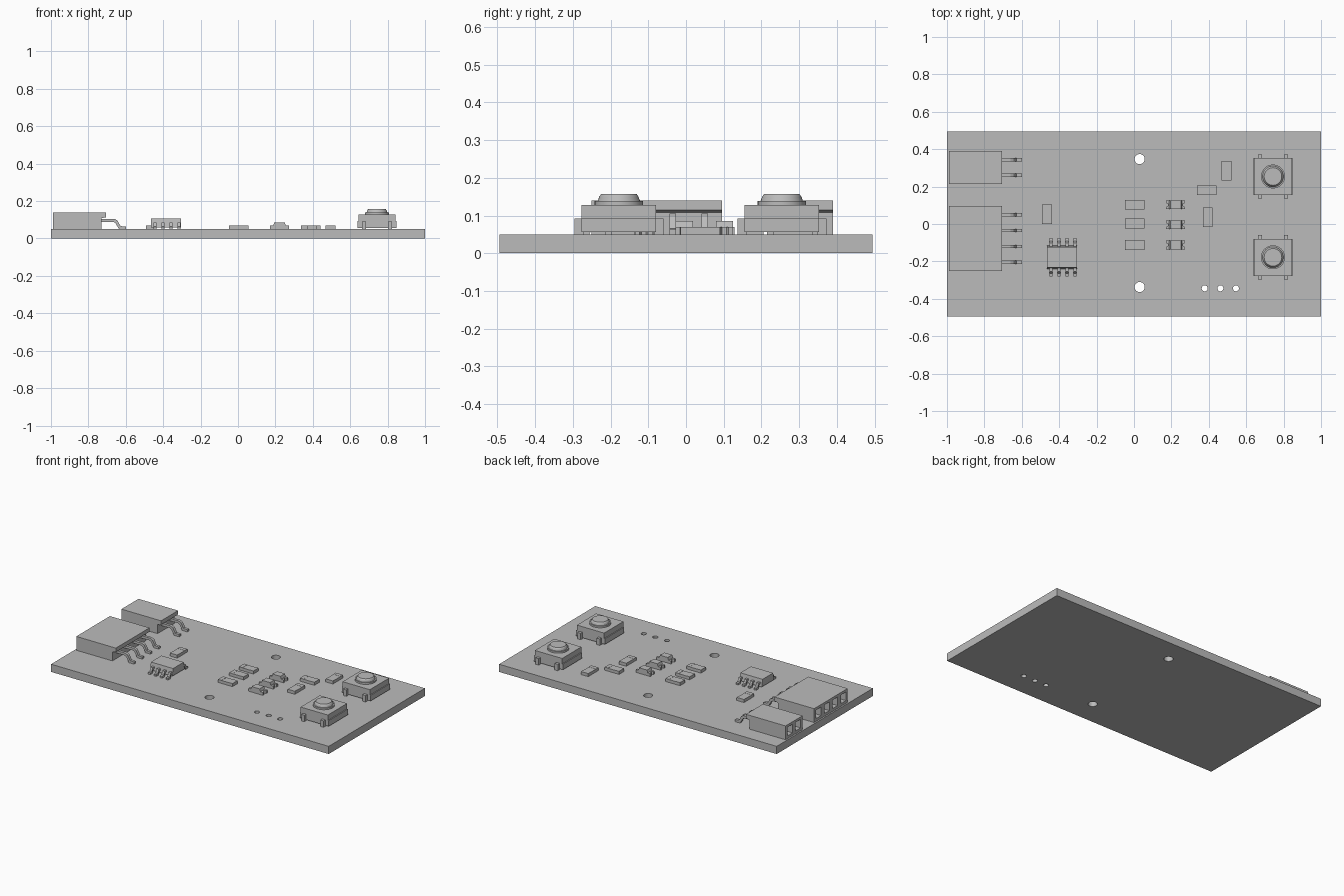
import bpy, bmesh
from math import radians
from mathutils import Matrix, Vector

cube = bpy.data.objects.get("Cube")
if cube:
    bpy.data.objects.remove(cube, do_unlink=True)

GREY = bpy.data.materials.new("plain grey")
GREY.use_nodes = True
GREY.diffuse_color = (0.5, 0.5, 0.5, 1)
GREY.node_tree.nodes["Principled BSDF"].inputs["Base Color"].default_value = (0.5, 0.5, 0.5, 1)

TOP = 0.05  # upper surface of the board


def add_box(bm, x0, x1, y0, y1, z0, z1):
    size = Matrix.Diagonal((x1 - x0, y1 - y0, z1 - z0, 1))
    place = Matrix.Translation(((x0 + x1) / 2, (y0 + y1) / 2, (z0 + z1) / 2))
    return bmesh.ops.create_cube(bm, size=1, matrix=place @ size)["verts"]


def add_disc(bm, x, y, r0, r1, z0, z1, sides=32):
    bmesh.ops.create_cone(bm, cap_ends=True, segments=sides, radius1=r0, radius2=r1,
                          depth=z1 - z0, matrix=Matrix.Translation((x, y, (z0 + z1) / 2)))


def add_extrusion(bm, points, step):
    """Close a planar outline and sweep it along a vector."""
    face = bm.faces.new([bm.verts.new(p) for p in points])
    out = bmesh.ops.extrude_face_region(bm, geom=[face])
    moved = [v for v in out["geom"] if isinstance(v, bmesh.types.BMVert)]
    bmesh.ops.translate(bm, verts=moved, vec=Vector(step))


def finish(bm, name, smooth=False):
    bmesh.ops.recalc_face_normals(bm, faces=bm.faces)
    mesh = bpy.data.meshes.new(name)
    bm.to_mesh(mesh)
    bm.free()
    mesh.materials.append(GREY)
    obj = bpy.data.objects.new(name, mesh)
    bpy.context.collection.objects.link(obj)
    bpy.ops.object.select_all(action="DESELECT")
    obj.select_set(True)
    bpy.context.view_layer.objects.active = obj
    if smooth:
        bpy.ops.object.shade_smooth_by_angle(angle=radians(30))
    return obj


def cut(obj, bm):
    """Subtract the shapes in bm from an object."""
    cutter = finish(bm, "cutter")
    cutter.hide_render = True
    mod = obj.modifiers.new("cut", "BOOLEAN")
    mod.operation, mod.solver, mod.object = "DIFFERENCE", "EXACT", cutter
    bpy.context.view_layer.objects.active = obj
    bpy.ops.object.modifier_apply(modifier=mod.name)
    bpy.data.objects.remove(cutter, do_unlink=True)


# Board with mounting and wire holes
bm = bmesh.new()
add_box(bm, -1, 1, -0.495, 0.495, 0, TOP)
board = finish(bm, "board")
bm = bmesh.new()
for x, y, r in ((0.03, 0.347, 0.027), (0.03, -0.337, 0.027),
                (0.378, -0.344, 0.016), (0.462, -0.344, 0.016), (0.545, -0.344, 0.016)):
    add_disc(bm, x, y, r, r, -0.1, 0.2)
cut(board, bm)


# Edge connectors: stepped housing, square sockets, bent pins
def connector(name, y0, y1, pins):
    bm = bmesh.new()
    outline = [(-0.99, TOP), (-0.73, TOP), (-0.73, 0.108), (-0.705, 0.114),
               (-0.705, 0.14), (-0.99, 0.14)]
    add_extrusion(bm, [(x, y0, z) for x, z in outline], (0, y1 - y0, 0))
    housing = finish(bm, name + "_housing")
    bm = bmesh.new()
    for y in pins:
        add_box(bm, -1.05, -0.88, y - 0.026, y + 0.026, 0.068, 0.124)
    cut(housing, bm)
    bm = bmesh.new()
    path = [(-0.75, 0.105), (-0.66, 0.105), (-0.645, 0.097), (-0.628, 0.066), (-0.6, 0.064),
            (-0.6, TOP), (-0.636, TOP), (-0.656, 0.083), (-0.668, 0.089), (-0.75, 0.089)]
    for y in pins:
        add_extrusion(bm, [(x, y - 0.009, z) for x, z in path], (0, 0.018, 0))
        add_box(bm, -0.96, -0.87, y - 0.009, y + 0.009, 0.088, 0.105)
    finish(bm, name + "_pins")


connector("small_connector", 0.215, 0.39, (0.344, 0.26))
connector("large_connector", -0.25, 0.096, [0.05 - 0.085 * i for i in range(4)])

# Eight-leg chip with drafted sides
bm = bmesh.new()
for v in add_box(bm, -0.465, -0.305, -0.24, -0.115, 0.06, 0.107):
    if v.co.z > 0.1:
        v.co.y += 0.008 if v.co.y < -0.18 else -0.008
finish(bm, "chip_body")
bm = bmesh.new()
leg = [(0.05, 0.086), (0.077, 0.086), (0.086, 0.064), (0.102, 0.062),
       (0.102, TOP), (0.078, TOP), (0.069, 0.074), (0.05, 0.074)]
for side in (-1, 1):
    for i in range(4):
        x = -0.444 + 0.043 * i
        add_extrusion(bm, [(x - 0.008, -0.178 + side * d, z) for d, z in leg], (0.016, 0, 0))
finish(bm, "chip_legs")


# Flat two-terminal parts
def flat_part(name, x, y, turned=False):
    bm = bmesh.new()
    add_box(bm, -0.03, 0.03, -0.026, 0.026, TOP, 0.069)
    for s in (-1, 1):
        add_box(bm, *sorted((s * 0.027, s * 0.052)), -0.026, 0.026, TOP, 0.07)
    turn = Matrix.Rotation(radians(90 if turned else 0), 4, "Z")
    bmesh.ops.transform(bm, matrix=Matrix.Translation((x, y, 0)) @ turn, verts=bm.verts)
    finish(bm, name)


for i, y in enumerate((0.103, 0.003, -0.112)):
    flat_part(f"resistor_{i + 1}", 0.005, y)
flat_part("resistor_4", 0.39, 0.18)
for i, (x, y) in enumerate(((-0.465, 0.053), (0.394, 0.037), (0.495, 0.284))):
    flat_part(f"turned_resistor_{i + 1}", x, y, True)

# Indicator lamps: base with notched ends under a tapered lens
for i, y in enumerate((0.102, -0.005, -0.112)):
    x = 0.222
    bm = bmesh.new()
    half = [(0.052, -0.023), (0.052, -0.011), (0.04, -0.006),
            (0.04, 0.006), (0.052, 0.011), (0.052, 0.023)]
    outline = half + [(-a, -b) for a, b in half]
    add_extrusion(bm, [(x + a, y + b, TOP) for a, b in outline], (0, 0, 0.019))
    for v in add_box(bm, x - 0.034, x + 0.034, y - 0.023, y + 0.023, 0.069, 0.086):
        if v.co.z > 0.08:
            v.co.x += 0.006 if v.co.x < x else -0.006
    finish(bm, f"lamp_{i + 1}")

# Push buttons: body, cover plate, corner legs, collar and cap
for name, cy in (("rear", 0.254), ("front", -0.178)):
    cx = 0.743
    bm = bmesh.new()
    add_box(bm, cx - 0.104, cx + 0.104, cy - 0.099, cy + 0.099, 0.056, 0.093)
    add_box(bm, cx - 0.098, cx + 0.098, cy - 0.099, cy + 0.099, 0.093, 0.128)
    finish(bm, name + "_button_body")
    bm = bmesh.new()
    for sx in (-1, 1):
        for sy in (-1, 1):
            x, y = cx + sx * 0.069, cy + sy * 0.106
            add_box(bm, x - 0.011, x + 0.011, y - 0.012, y + 0.012, TOP, 0.092)
    finish(bm, name + "_button_legs")
    bm = bmesh.new()
    add_disc(bm, cx, cy, 0.064, 0.064, 0.128, 0.139, 40)
    add_disc(bm, cx, cy, 0.056, 0.052, 0.139, 0.15, 40)
    add_disc(bm, cx, cy, 0.052, 0.047, 0.15, 0.157, 40)
    finish(bm, name + "_button_cap", smooth=True)
